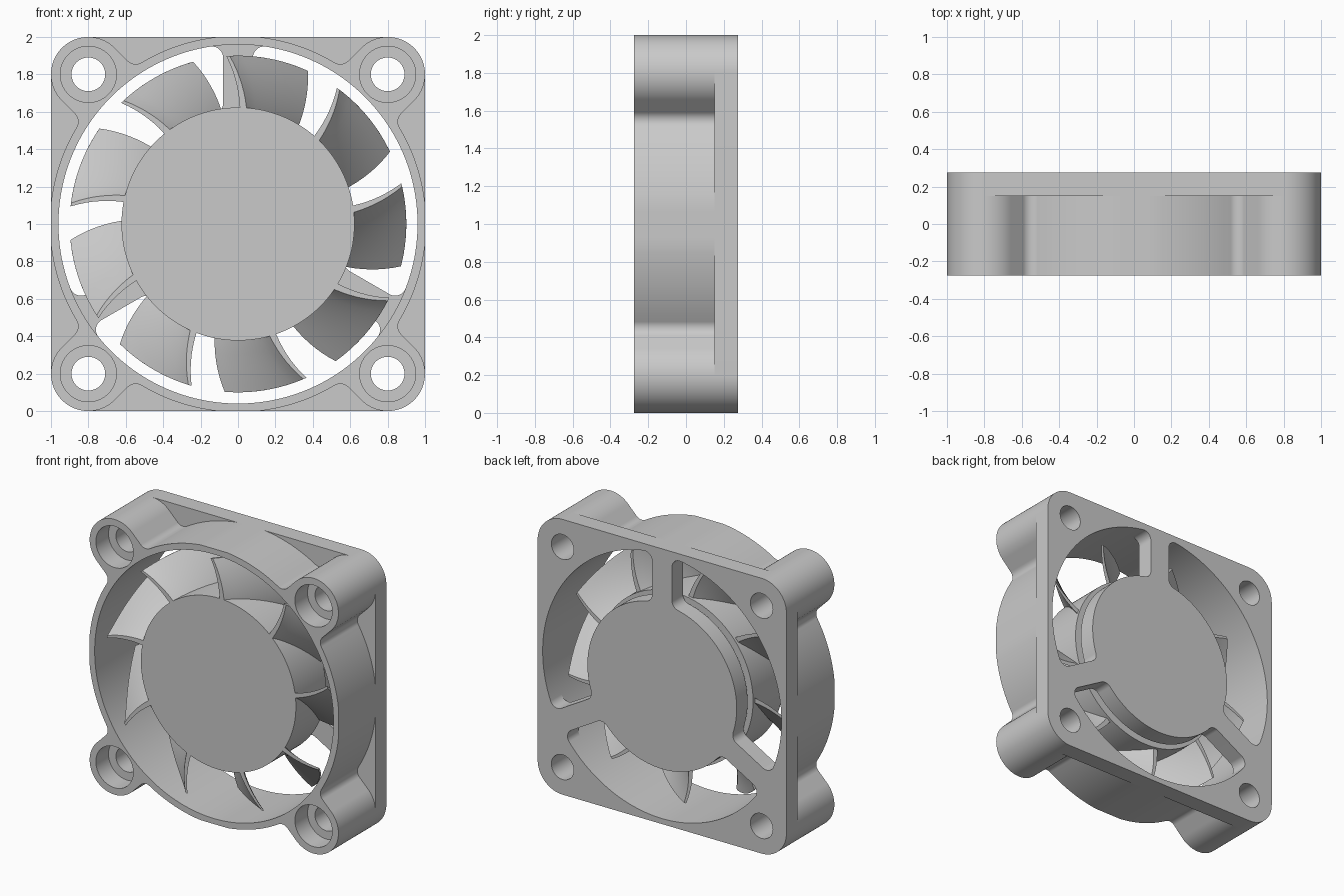
import bpy, bmesh, math
from math import cos, sin, sqrt, atan2, degrees, radians

cube = bpy.data.objects.get("Cube")
if cube:
    bpy.data.objects.remove(cube)

FRONT, STEP, BACK = -0.275, 0.15, 0.275   # depth of front rim, plate front, plate back
HUB_FRONT = -0.225
RING_OUT, RING_IN = 1.006, 0.96

grey = bpy.data.materials.new("plain_grey")
grey.use_nodes = True
grey.diffuse_color = (0.59, 0.59, 0.59, 1)
grey.node_tree.nodes["Principled BSDF"].inputs["Base Color"].default_value = (0.59, 0.59, 0.59, 1)


def polar(r, deg):
    return complex(r * cos(radians(deg)), r * sin(radians(deg)))


def arc(centre, r, start, end):
    n = max(6, math.ceil(abs(end - start) / 2.5))
    return [centre + polar(r, start + (end - start) * i / n) for i in range(n + 1)]


def circle(centre, r):
    return arc(centre, r, 0, 360)[:-1]


def finish(obj):
    """Turn into a clean mesh, then smooth the curved faces."""
    bpy.ops.object.select_all(action='DESELECT')
    obj.select_set(True)
    bpy.context.view_layer.objects.active = obj
    bpy.ops.object.convert(target='MESH')
    obj = bpy.context.view_layer.objects.active
    bm = bmesh.new()
    bm.from_mesh(obj.data)
    bmesh.ops.remove_doubles(bm, verts=bm.verts, dist=0.0001)
    bmesh.ops.recalc_face_normals(bm, faces=bm.faces)
    bm.to_mesh(obj.data)
    bm.free()
    obj.data.materials.clear()
    obj.data.materials.append(grey)
    bpy.ops.object.shade_smooth_by_angle(angle=radians(30))
    return obj


def slab(name, loops, y0, y1):
    """Extrude an outline with holes from depth y0 to y1."""
    curve = bpy.data.curves.new(name, 'CURVE')
    curve.dimensions = '2D'
    curve.fill_mode = 'BOTH'
    curve.extrude = (y1 - y0) / 2
    for loop in loops:
        spline = curve.splines.new('POLY')
        spline.points.add(len(loop) - 1)
        for point, p in zip(spline.points, loop):
            point.co = (p.real, p.imag, 0, 1)
        spline.use_cyclic_u = True
    obj = bpy.data.objects.new(name, curve)
    obj.location = (0, (y0 + y1) / 2, 1)
    obj.rotation_euler = (radians(90), 0, 0)
    bpy.context.collection.objects.link(obj)
    return finish(obj)


def clamp(p):
    return complex(max(-1, min(1, p.real)), max(-1, min(1, p.imag)))


def repeat(points, count, start):
    """Copies of a point list turned evenly round the axis."""
    return [[p * polar(1, start + 360 / count * k) for p in points] for k in range(count)]


# Housing outline: ring with four screw posts blended in by fillets
POST, FILLET = 0.2, 0.06
side = POST + FILLET
along = sqrt((RING_OUT + FILLET) ** 2 - side ** 2)
lean = degrees(atan2(side, along))
corner = (arc(complex(along, -side), FILLET, 180 - lean, 90)
          + arc(0.8 * sqrt(2), POST, -90, 90)
          + arc(complex(along, side), FILLET, -90, lean - 180)
          + arc(0, RING_OUT, lean, 90 - lean)[1:-1])
outline = [clamp(p) for part in repeat(corner, 4, 45) for p in part]
post_centres = [polar(0.8 * sqrt(2), 45 + 90 * k) for k in range(4)]
screw_holes = [circle(c, 0.09) for c in post_centres]
counterbores = [circle(c, 0.15) for c in post_centres]

# Openings of the back plate: three sectors leaving spokes and a motor disc
DISC, SPOKE, ROUND = 0.6, 0.08, 0.06
off = SPOKE + ROUND
r_in, r_out = DISC + ROUND, RING_IN - ROUND
c_in = complex(sqrt(r_in ** 2 - off ** 2), off)
c_out = complex(sqrt(r_out ** 2 - off ** 2), off)
a_in, a_out = [degrees(atan2(c.imag, c.real)) for c in (c_in, c_out)]
half = arc(c_in, ROUND, 180 + a_in, 270) + arc(c_out, ROUND, 270, 360 + a_out)
mirrored = [p.conjugate() * polar(1, 120) for p in reversed(half)]
rim = arc(0, RING_IN, a_out, 120 - a_out)
opening = half + rim[1:-1] + mirrored + arc(0, DISC, 120 - a_in, a_in)[1:-1]
openings = repeat(opening, 3, 90)

# Bore shares its points with the plate openings so the walls line up
bore_third = rim + arc(0, RING_IN, 120 - a_out, 120 + a_out)[1:-1]
bore = [p for part in repeat(bore_third, 3, 90) for p in part]

slab("housing_front", [outline, bore] + counterbores, FRONT, -0.13)
slab("housing_middle", [outline, bore] + screw_holes, -0.13, STEP)

# Back plate: rounded square
square = [p for k in range(4)
          for p in arc(post_centres[k], 0.2, 90 * k, 90 * k + 90)]
slab("back_plate", [square] + openings + screw_holes, STEP, BACK)

# Rotor hub
slab("rotor_hub", [circle(0, 0.623)], HUB_FRONT, 0.12)

# Fan blades: curved sheets, thicker at the root, with front and back edges cut flat
BLADES, CHORD, SPAN = 9, 10, 8
bm = bmesh.new()


def blade_vert(t, u, sheet):
    radius = 0.59 + 0.31 * u
    thick = degrees((0.038 - 0.02 * u) / radius)
    angle = 14 - 5 * (1 - u ** 1.7) - 27.4 * t ** 1.15 - thick * sheet
    p = polar(radius, angle)
    return bm.verts.new((p.real, HUB_FRONT + 0.325 * t, p.imag))


# Each cross-section is a loop running out along one sheet and back along the other
sections = []
for i in range(CHORD + 1):
    t = i / CHORD
    loop = [blade_vert(t, j / SPAN, 0) for j in range(SPAN + 1)]
    loop += [blade_vert(t, j / SPAN, 1) for j in reversed(range(SPAN + 1))]
    sections.append(loop)
for a, b in zip(sections, sections[1:]):
    for j in range(len(a)):
        n = (j + 1) % len(a)
        bm.faces.new((a[j], a[n], b[n], b[j]))
for end in (sections[0], sections[-1]):
    bm.faces.new(end)
mesh = bpy.data.meshes.new("fan_blade")
bm.to_mesh(mesh)
bm.free()
blade = bpy.data.objects.new("fan_blade_1", mesh)
bpy.context.collection.objects.link(blade)
blade.location.z = 1
blade = finish(blade)
for k in range(1, BLADES):
    copy = bpy.data.objects.new(f"fan_blade_{k + 1}", blade.data)
    copy.location = blade.location
    copy.rotation_euler.y = radians(360 / BLADES * k)
    bpy.context.collection.objects.link(copy)
